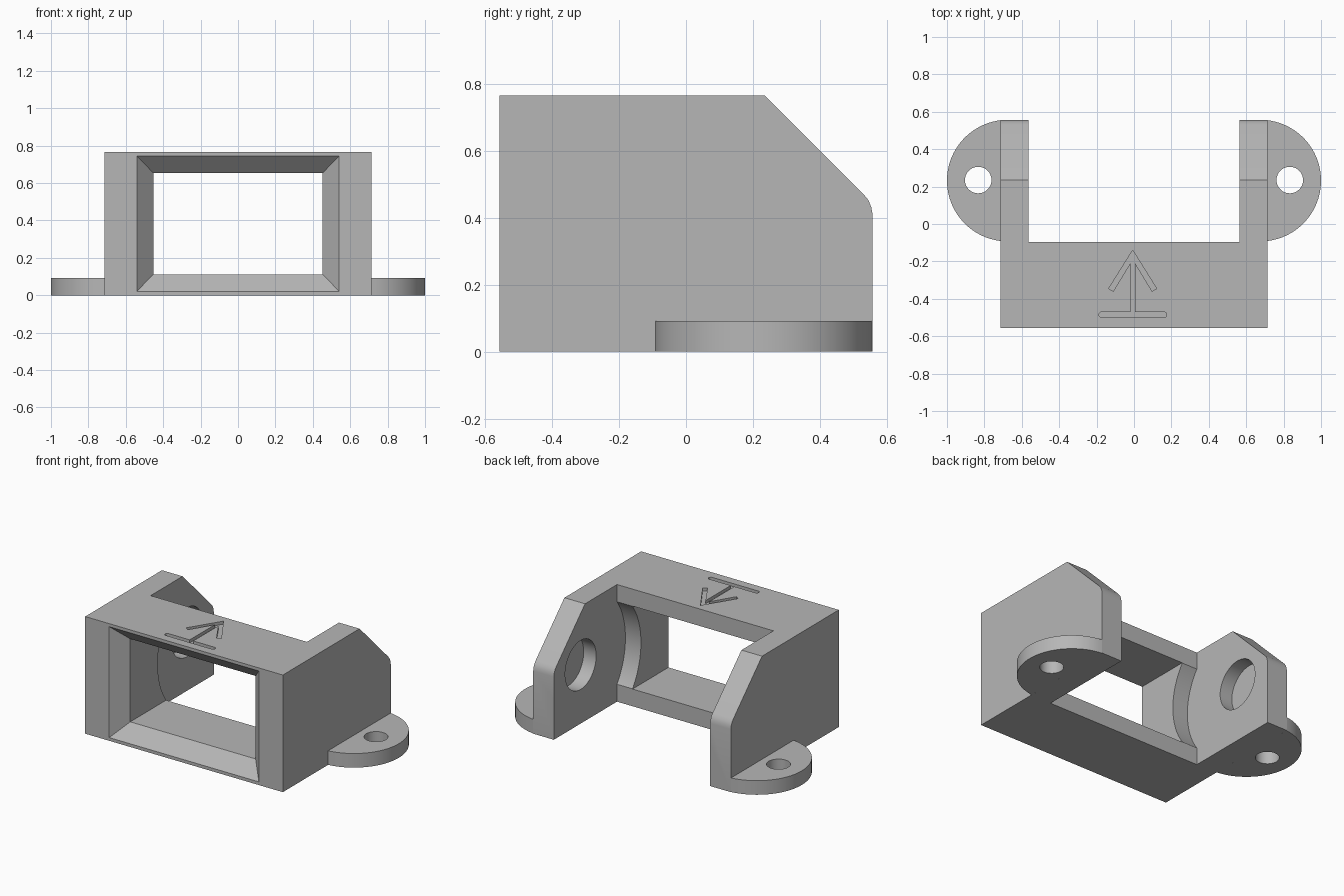
import bpy
import bmesh
from math import cos, sin, pi, radians

if "Cube" in bpy.data.objects:
    bpy.data.objects.remove(bpy.data.objects["Cube"])

grey = bpy.data.materials.new("plain_grey")
grey.use_nodes = True
grey.diffuse_color = (0.47, 0.47, 0.47, 1)
grey.node_tree.nodes["Principled BSDF"].inputs["Base Color"].default_value = grey.diffuse_color


def loft(name, rings):
    """Solid through a series of matching closed rings of 3D points."""
    bm = bmesh.new()
    loops = [[bm.verts.new(p) for p in ring] for ring in rings]
    n = len(loops[0])
    for a, b in zip(loops, loops[1:]):
        for i in range(n):
            j = (i + 1) % n
            bm.faces.new((a[i], a[j], b[j], b[i]))
    bm.faces.new(loops[0][::-1])
    bm.faces.new(loops[-1])
    bmesh.ops.recalc_face_normals(bm, faces=bm.faces)
    mesh = bpy.data.meshes.new(name)
    bm.to_mesh(mesh)
    bm.free()
    mesh.materials.append(grey)
    obj = bpy.data.objects.new(name, mesh)
    bpy.context.collection.objects.link(obj)
    return obj


def prism_x(name, outline, x0, x1):
    return loft(name, [[(x, y, z) for y, z in outline] for x in (x0, x1)])


def prism_z(name, outline, z0, z1):
    return loft(name, [[(x, y, z) for x, y in outline] for z in (z0, z1)])


def arc(cx, cy, r, start=0, end=2 * pi, steps=64, closed=True):
    count = steps if closed else steps + 1
    return [(cx + r * cos(start + (end - start) * i / steps),
             cy + r * sin(start + (end - start) * i / steps)) for i in range(count)]


def rect(x0, x1, y0, y1):
    return [(x0, y0), (x1, y0), (x1, y1), (x0, y1)]


def select(obj):
    bpy.ops.object.select_all(action='DESELECT')
    obj.select_set(True)
    bpy.context.view_layer.objects.active = obj


def cut(obj, cutter):
    cutter.hide_render = True
    mod = obj.modifiers.new("cut", 'BOOLEAN')
    mod.operation = 'DIFFERENCE'
    mod.solver = 'EXACT'
    mod.object = cutter
    select(obj)
    bpy.ops.object.modifier_apply(modifier=mod.name)
    bpy.data.objects.remove(cutter)


# Main frame: chamfered side profile extruded across the width
profile = [(-0.557, 0), (0.557, 0), (0.557, 0.41), (0.553, 0.432), (0.545, 0.452),
           (0.53, 0.47), (0.235, 0.765), (-0.557, 0.765)]
body = prism_x("bracket_body", profile, -0.714, 0.714)

# Rear bay between the two arms
cut(body, prism_x("bay_cutter", rect(-0.095, 0.7, -0.1, 0.9), -0.565, 0.565))

# Front window with a bevelled mouth
window = [[(x, y, z) for x, z in rect(-w, w, 0.383 - h, 0.383 + h)]
          for y, w, h in ((-0.567, 0.55, 0.372), (-0.465, 0.453, 0.271), (0, 0.453, 0.271))]
cut(body, loft("window_cutter", window))

# Round clearance behind the window and blind sockets in the arms
cut(body, prism_x("clearance_cutter", arc(0.28, 0.383, 0.462, steps=96), -0.565, 0.565))
cut(body, prism_x("socket_cutter", arc(0.28, 0.383, 0.16), -0.655, 0.655))

# Engraved arrow and base bar on the top face
middle = -0.007
half = [(0, -0.14), (0.128, -0.345), (0.104, -0.36), (0.013, -0.21), (0.013, -0.475)]
arrow = [(middle + x, y) for x, y in half] + [(middle - x, y) for x, y in half[:0:-1]]
cut(body, prism_z("arrow_cutter", arrow, 0.745, 0.8))
bar = (arc(0.16, -0.485, 0.015, -pi / 2, pi / 2, 8, False)
       + arc(-0.172, -0.485, 0.015, pi / 2, 1.5 * pi, 8, False))
cut(body, prism_z("bar_cutter", bar, 0.745, 0.8))

# Rounded mounting ears with screw holes
parts = [body]
for side, label in ((1, "left"), (-1, "right")):
    edge = arc(0.675, 0.232, 0.325, radians(-83.1), radians(83.1), 48, False)
    ear = prism_z(label + "_mounting_ear", [(side * x, y) for x, y in edge], 0, 0.092)
    cut(ear, prism_z("screw_cutter", arc(side * 0.833, 0.235, 0.071, steps=40), -0.1, 0.2))
    parts.append(ear)

for part in parts:
    select(part)
    bpy.ops.object.shade_smooth_by_angle(angle=radians(30))
